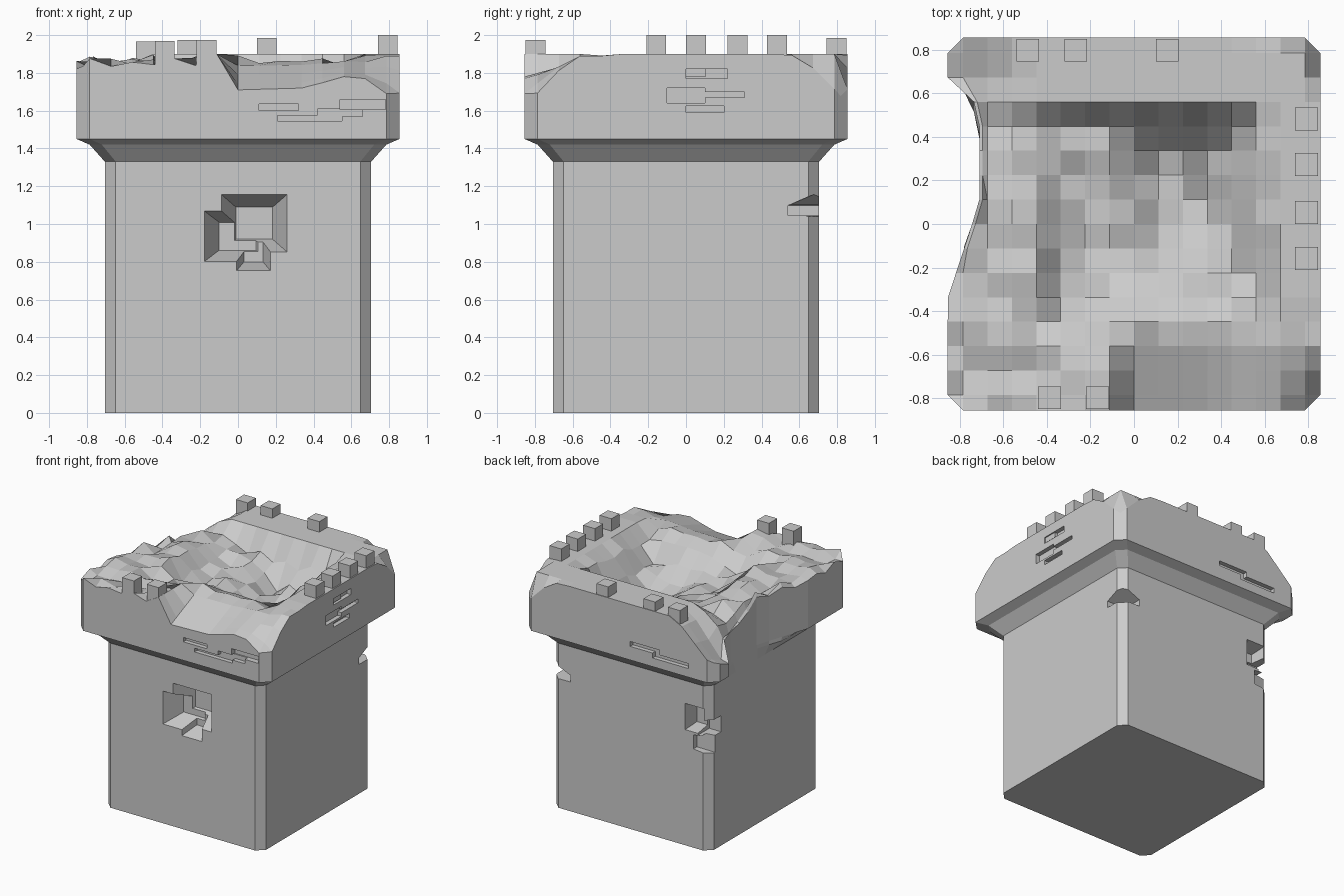
import bpy, bmesh, random
from mathutils import Vector

if "Cube" in bpy.data.objects:
    bpy.data.objects.remove(bpy.data.objects["Cube"])

random.seed(7)
H, S = 0.855, 0.705                      # half widths of cap and shaft
N = 17
C = [-H] + [-0.785 + 1.57 * i / (N - 3) for i in range(N - 2)] + [H]


def lerp(pts, t):
    if t <= pts[0][0]:
        return pts[0][1]
    for (a, va), (b, vb) in zip(pts, pts[1:]):
        if t <= b:
            return va + (vb - va) * (t - a) / (b - a)
    return pts[-1][1]


def left_limit(y):
    # broken away stretch of the left overhang
    return lerp([(-0.34, -H), (0.1, -0.71), (0.54, -0.71), (0.66, -H)], y)


def height(x, y):
    # weathered rim, broken front, sloped corners, central hollow
    z = 1.9
    if x < -0.2 and y < 0.5:
        z = 1.86 + random.uniform(-0.05, 0.03)
    if -0.02 < x and y < -0.42:
        front = lerp([(0, 1.71), (0.35, 1.72), (0.63, 1.80), (0.8, 1.68), (H, 1.62)], x)
        z = lerp([(-H, front), (-0.42, 1.9)], y)
        if x > 0.7:
            z = lerp([(-H, front), (-0.6, 1.89)], y)
    if x < -0.5 and y > 0.1:
        drop = lerp([(0.1, 0.0), (0.54, 0.2), (0.64, 0.36), (H, 0.28)], y)
        z -= drop * min(1, (-0.5 - x) / 0.3)
    # back right corner worn down along its two edges
    if x > 0.8 or y > 0.8:
        along = min(x, y)
        if along > 0.55:
            z = min(z, lerp([(0.55, 1.9), (0.7, 1.81), (0.78, 1.72), (H, 1.64)], along))
    k = min((x + 0.45) / 0.55, (0.63 - x) / 0.28, (y + 0.48) / 0.4, (0.56 - y) / 0.24, 1)
    if k > 0:
        z -= 0.33 * k + random.uniform(-0.045, 0.045)
    return z


def corner(i, j, x, y, h):
    # pull the corner vertices onto the chamfer
    if i in (0, N - 1) and j in (0, N - 1):
        f = 1 - 0.035 / H
        return x * f, y * f
    return x, y


def build_pillar():
    bm = bmesh.new()
    top = {}
    for i in range(N):
        for j in range(N):
            x, y = corner(i, j, C[i], C[j], H)
            z = height(x, y)
            if i < 2:
                x = max(x, left_limit(y) + 0.015 * i)
            top[i, j] = bm.verts.new((x, y, z))
    for i in range(N - 1):
        for j in range(N - 1):
            bm.faces.new([top[i, j], top[i + 1, j], top[i + 1, j + 1], top[i, j + 1]])
    M = N - 1
    loop = ([(i, 0) for i in range(M)] + [(M, j) for j in range(M)] +
            [(i, M) for i in range(M, 0, -1)] + [(0, j) for j in range(M, 0, -1)])
    upper = [top[k] for k in loop]
    for h, z in ((H, 1.45), (0.785, 1.42), (S, 1.33), (S, 0)):
        ring = []
        for i, j in loop:
            x, y = corner(i, j, C[i] * h / H, C[j] * h / H, h)
            if i == 0 and h > S:
                x = max(x, left_limit(C[j]))
            ring.append(bm.verts.new((x, y, z)))
        for a in range(len(loop)):
            b = (a + 1) % len(loop)
            bm.faces.new([upper[a], ring[a], ring[b], upper[b]])
        upper = ring
    bm.faces.new(upper[::-1])
    bmesh.ops.recalc_face_normals(bm, faces=bm.faces)
    me = bpy.data.meshes.new("stone_pillar")
    bm.to_mesh(me)
    bm.free()
    ob = bpy.data.objects.new("stone_pillar", me)
    bpy.context.collection.objects.link(ob)
    return ob


def make_box(name, lo, hi, taper=None):
    # box between two corners; taper = (axis, side, scale) narrows one end
    bm = bmesh.new()
    bmesh.ops.create_cube(bm, size=1)
    lo, hi = Vector(lo), Vector(hi)
    for v in bm.verts:
        p = v.co.copy()
        if taper and p[taper[0]] * taper[1] > 0:
            for k in range(3):
                if k != taper[0]:
                    p[k] *= taper[2]
        v.co = Vector([lo[k] + (hi[k] - lo[k]) * (p[k] + 0.5) for k in range(3)])
    me = bpy.data.meshes.new(name)
    bm.to_mesh(me)
    bm.free()
    ob = bpy.data.objects.new(name, me)
    bpy.context.collection.objects.link(ob)
    return ob


pillar = build_pillar()

# chipped cavities and shallow scars
cuts = [
    # front cavity
    ((-0.18, -0.71, 0.80), (0.175, -0.55, 1.07), (1, 1, 0.55)),
    ((-0.09, -0.712, 0.85), (0.262, -0.53, 1.158), (1, 1, 0.55)),
    ((-0.01, -0.714, 0.75), (0.174, -0.57, 0.97), (1, 1, 0.55)),
    # back left corner cavity
    ((-0.9, 0.56, 0.92), (-0.6, 0.9, 1.05), None),
    ((-0.68, 0.58, 0.9), (-0.46, 0.9, 1.18), (1, -1, 0.6)),
    ((-0.9, 0.60, 0.76), (-0.56, 0.9, 0.95), (0, 1, 0.6)),
    # front cap scars
    ((0.11, -0.9, 1.60), (0.32, -0.82, 1.635), None),
    ((0.21, -0.9, 1.545), (0.55, -0.82, 1.575), None),
    ((0.42, -0.9, 1.57), (0.66, -0.82, 1.61), None),
    ((0.54, -0.9, 1.605), (0.78, -0.81, 1.66), None),
    # right cap scars
    ((0.82, -0.1, 1.64), (0.9, 0.10, 1.72), None),
    ((0.82, 0.0, 1.59), (0.9, 0.20, 1.625), None),
    ((0.82, 0.10, 1.67), (0.9, 0.31, 1.70), None),
    ((0.82, 0.0, 1.77), (0.9, 0.22, 1.82), None),
    # back cap scars
    ((-0.62, 0.82, 1.52), (-0.3, 0.9, 1.56), None),
    ((-0.36, 0.82, 1.56), (-0.1, 0.9, 1.60), None),
]
cutters = [make_box("cutter", *c) for c in cuts]

# pointed notch in the back right corner
notch = make_box("cutter", (0.54, 0.54, 0.94), (0.8, 0.8, 1.21))
for v in notch.data.vertices:
    if v.co.x < 0.6 or v.co.y < 0.6:
        v.co.z = 1.07 + (v.co.z - 1.07) * 0.2
cutters.append(notch)

for c in cutters:
    c.hide_render = True
    m = pillar.modifiers.new("chip", "BOOLEAN")
    m.operation, m.solver, m.object = "DIFFERENCE", "EXACT", c
dg = bpy.context.evaluated_depsgraph_get()
result = bpy.data.meshes.new_from_object(pillar.evaluated_get(dg))
pillar.modifiers.clear()
pillar.data = result
for c in cutters:
    bpy.data.objects.remove(c)

# leftover stone blocks standing on the rim: x, y of low corner, top height
blocks = [(0.74, 0.43, 2.0), (0.74, 0.22, 2.0), (0.74, 0.0, 2.0),
          (0.74, -0.21, 2.0), (0.10, 0.745, 1.985), (-0.32, 0.745, 1.975),
          (-0.54, 0.745, 1.965), (-0.44, -0.85, 1.97), (-0.22, -0.85, 1.975)]
for x, y, z in blocks:
    make_box("rim_block", (x, y, 1.78), (x + 0.105, y + 0.105, z))
